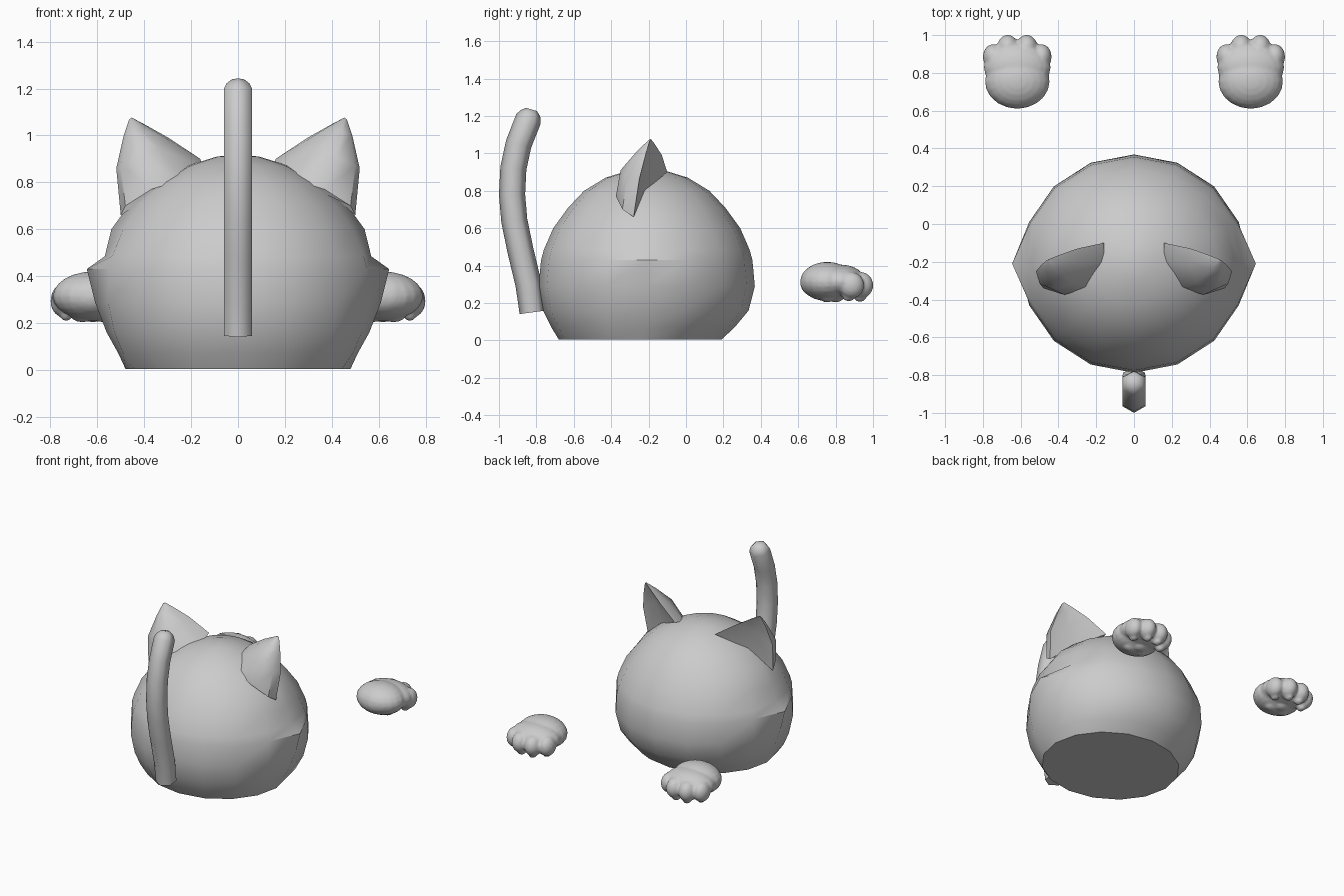
import bpy, bmesh, math
from mathutils import Vector

if "Cube" in bpy.data.objects:
    bpy.data.objects.remove(bpy.data.objects["Cube"])

grey = bpy.data.materials.new("soft grey")
grey.diffuse_color = (0.6, 0.6, 0.6, 1)
grey.use_nodes = True
grey.node_tree.nodes["Principled BSDF"].inputs["Base Color"].default_value = grey.diffuse_color


def finish(name, bm, angle=50):
    bmesh.ops.recalc_face_normals(bm, faces=bm.faces)
    me = bpy.data.meshes.new(name)
    bm.to_mesh(me)
    bm.free()
    me.materials.append(grey)
    ob = bpy.data.objects.new(name, me)
    bpy.context.collection.objects.link(ob)
    bpy.ops.object.select_all(action='DESELECT')
    ob.select_set(True)
    bpy.context.view_layer.objects.active = ob
    bpy.ops.object.shade_smooth_by_angle(angle=math.radians(angle))
    return ob


def skin(bm, rings, cap_start=True, cap_end=True):
    """Bridge closed rings of points in order."""
    loops = [[bm.verts.new(p) for p in r] for r in rings]
    n = len(loops[0])
    for a, b in zip(loops, loops[1:]):
        for i in range(n):
            j = (i + 1) % n
            bm.faces.new((a[i], a[j], b[j], b[i]))
    if cap_start:
        bm.faces.new(loops[0][::-1])
    if cap_end:
        bm.faces.new(loops[-1])
    return loops


# Body: 16-sided dome; columns at +-x flare into cheeks
# (height, radius x, radius y, centre y, cheek x)
LEVELS = [(0.005, 0.48, 0.435, -0.245, 0.48), (0.07, 0.53, 0.49, -0.23, 0.51),
          (0.16, 0.57, 0.55, -0.215, 0.56), (0.29, 0.60, 0.578, -0.21, 0.61),
          (0.43, 0.595, 0.565, -0.21, 0.645), (0.485, 0.58, 0.55, -0.21, 0.568),
          (0.60, 0.53, 0.50, -0.21, 0.54), (0.71, 0.445, 0.42, -0.21, 0.46),
          (0.80, 0.345, 0.335, -0.21, 0.35), (0.87, 0.22, 0.22, -0.21, 0.22),
          (0.91, 0.09, 0.09, -0.21, 0.09)]
rings = []
for z, rx, ry, cy, cheek in LEVELS:
    ring = []
    for i in range(16):
        a = i * math.tau / 16
        r = cheek if i % 8 == 0 else rx
        ring.append((r * math.cos(a), cy + ry * math.sin(a), z))
    rings.append(ring)
bm = bmesh.new()
loops = skin(bm, rings, cap_end=False)
top = bm.verts.new((0, -0.21, 0.92))
for i in range(16):
    bm.faces.new((loops[-1][i], loops[-1][(i + 1) % 16], top))
finish("body", bm, 40)

# Ears: rounded back, folded hollow facing the face side
APEX = Vector((0.46, -0.19, 1.08))
BASE = [(0.16, -0.10, 0.90), (0.155, -0.20, 0.87), (0.24, -0.335, 0.81), (0.37, -0.375, 0.77),
        (0.48, -0.34, 0.70), (0.50, -0.28, 0.66), (0.34, -0.22, 0.80)]
MID = [(0.30, -0.13, 0.992), (0.295, -0.20, 0.98), (0.33, -0.31, 0.94), (0.42, -0.35, 0.91),
       (0.50, -0.315, 0.87), (0.519, -0.25, 0.86), (0.40, -0.225, 0.93)]
for side, name in ((1, "right_ear"), (-1, "left_ear")):
    def flip(p):
        return Vector((p[0] * side, p[1], p[2]))
    near = [Vector(m).lerp(APEX, 0.55) + (Vector(m) - Vector(b)) * 0.08 for m, b in zip(MID, BASE)]
    tip = [n.lerp(APEX, 0.88) for n in near]
    bm = bmesh.new()
    skin(bm, [[flip(p) for p in r] for r in (BASE, MID, near, tip)])
    finish(name, bm, 45)

# Tail: six-sided tube along a bent path with a rounded tip (y, z, radius)
PATH = [(-0.822, 0.15, 0.068), (-0.842, 0.30, 0.07), (-0.885, 0.48, 0.07), (-0.918, 0.64, 0.07),
        (-0.930, 0.78, 0.07), (-0.923, 0.92, 0.07), (-0.895, 1.05, 0.07), (-0.842, 1.185, 0.07),
        (-0.832, 1.215, 0.055), (-0.826, 1.235, 0.03)]
rings = []
for k, (y, z, r) in enumerate(PATH):
    p, q = PATH[max(k - 1, 0)], PATH[min(k + 1, len(PATH) - 1)]
    t = Vector((0, q[0] - p[0], q[1] - p[1])).normalized()
    out = Vector((0, t.z, -t.y))
    rings.append([Vector((0, y, z)) + out * r * math.cos(a) + Vector((r * math.sin(a), 0, 0))
                  for a in (i * math.tau / 6 for i in range(6))])
bm = bmesh.new()
skin(bm, rings)
finish("tail", bm, 65)

# Paws: palm, four toes and underside pads blended into one soft shape
# (x offset, y, z, radius x, radius y, radius z)
BLOBS = [(0, 0.755, 0.315, 0.172, 0.145, 0.105), (0, 0.83, 0.315, 0.178, 0.13, 0.09),
         (0, 0.70, 0.31, 0.13, 0.09, 0.08)]
for s in (-1, 1):
    BLOBS += [(s * 0.05, 0.93, 0.295, 0.058, 0.072, 0.072),    # middle toes
              (s * 0.128, 0.885, 0.295, 0.054, 0.068, 0.070),  # outer toes
              (s * 0.043, 0.93, 0.232, 0.028, 0.034, 0.026),   # toe pads
              (s * 0.115, 0.87, 0.235, 0.027, 0.034, 0.026),
              (s * 0.045, 0.755, 0.228, 0.048, 0.04, 0.024)]   # palm pad lobes
BLOBS.append((0, 0.80, 0.23, 0.05, 0.042, 0.026))
for side, name in ((1, "right_paw"), (-1, "left_paw")):
    bm = bmesh.new()
    for x, y, z, rx, ry, rz in BLOBS:
        new = bmesh.ops.create_uvsphere(bm, u_segments=20, v_segments=12, radius=1)["verts"]
        for v in new:
            v.co = Vector((side * 0.618 + x + v.co.x * rx, y + v.co.y * ry, z + v.co.z * rz))
    paw = finish(name, bm, 80)
    remesh = paw.modifiers.new("blend", 'REMESH')
    remesh.mode = 'VOXEL'
    remesh.voxel_size = 0.009
    remesh.use_smooth_shade = True
    soft = paw.modifiers.new("soften", 'SMOOTH')
    soft.factor = 0.5
    soft.iterations = 4
